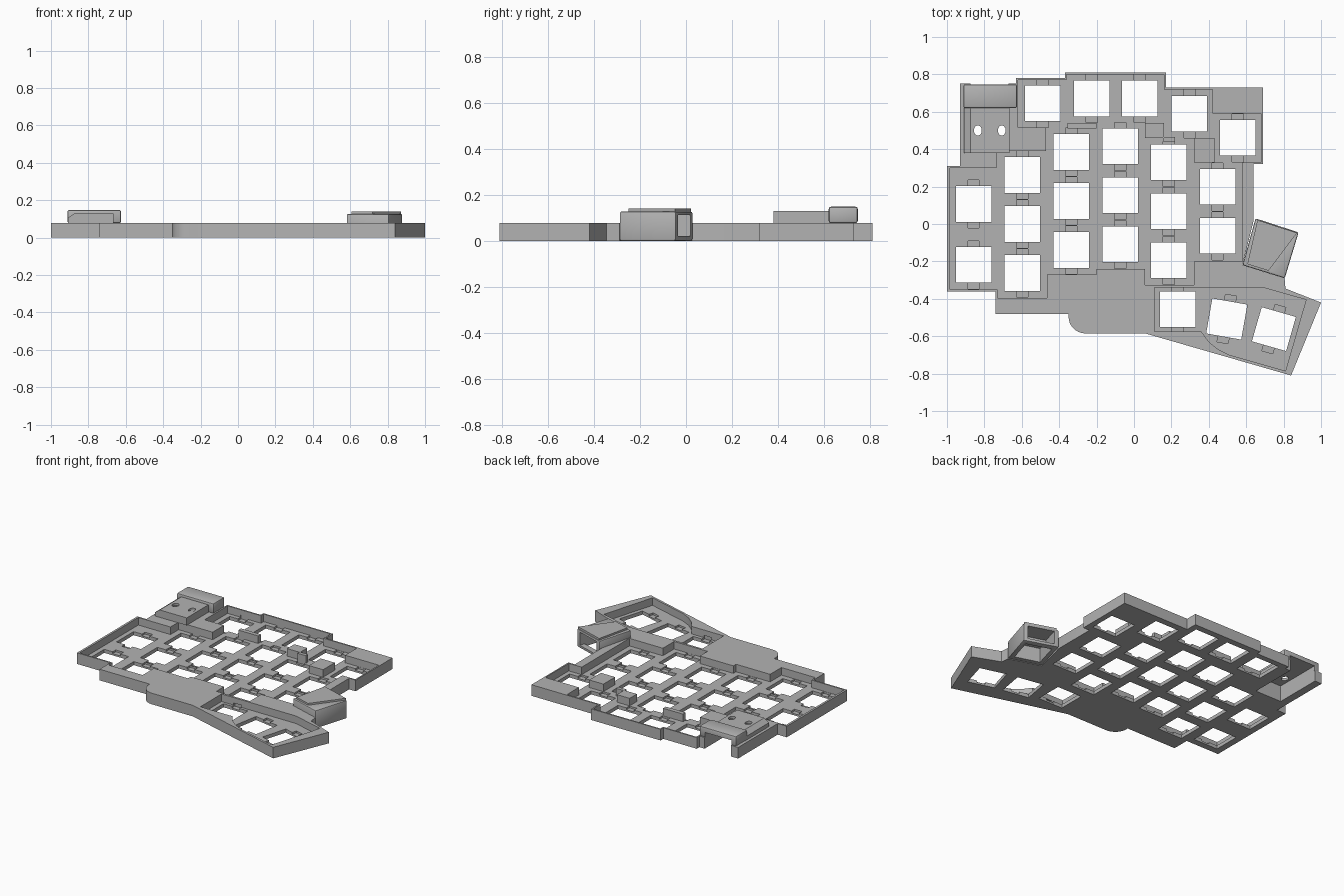
import bpy, bmesh, math
from mathutils import Matrix, Vector

old = bpy.data.objects.get("Cube")
if old:
    bpy.data.objects.remove(old)

grey = bpy.data.materials.new("plain grey plastic")
grey.use_nodes = True
COLOUR = (0.45, 0.45, 0.45, 1)
grey.diffuse_color = COLOUR
grey.node_tree.nodes["Principled BSDF"].inputs["Base Color"].default_value = COLOUR

TOP, FLOOR, KEY = 0.078, 0.025, 0.19


def finish(bm, name):
    bmesh.ops.recalc_face_normals(bm, faces=bm.faces)
    mesh = bpy.data.meshes.new(name)
    bm.to_mesh(mesh)
    bm.free()
    mesh.materials.append(grey)
    ob = bpy.data.objects.new(name, mesh)
    bpy.context.collection.objects.link(ob)
    return ob


def add_prism(bm, points, z0, z1):
    face = bm.faces.new([bm.verts.new((x, y, z0)) for x, y in points])
    ext = bmesh.ops.extrude_face_region(bm, geom=[face])
    verts = [v for v in ext["geom"] if isinstance(v, bmesh.types.BMVert)]
    bmesh.ops.translate(bm, vec=(0, 0, z1 - z0), verts=verts)


def prism(name, points, z0, z1):
    bm = bmesh.new()
    add_prism(bm, points, z0, z1)
    return finish(bm, name)


def rect(x0, x1, y0, y1):
    return [(x0, y0), (x1, y0), (x1, y1), (x0, y1)]


def apply(ob, mod):
    bpy.context.view_layer.objects.active = ob
    bpy.ops.object.modifier_apply(modifier=mod.name)


def boolean(ob, tool, operation="DIFFERENCE", keep=False):
    mod = ob.modifiers.new("cut", "BOOLEAN")
    mod.operation, mod.solver, mod.object = operation, "EXACT", tool
    apply(ob, mod)
    if not keep:
        bpy.data.objects.remove(tool)


def bevel(ob, width):
    mod = ob.modifiers.new("soft edges", "BEVEL")
    mod.width, mod.segments = width, 2
    apply(ob, mod)


# Case body with a rounded step on the front edge
arc = [(-0.26 - 0.09 * math.sin(a), -0.495 - 0.09 * math.cos(a))
       for a in [math.pi / 2 * i / 8 for i in range(9)]]
outline = [(-1, -.36), (-1, .31), (-.93, .31), (-.93, .75), (-.63, .75), (-.63, .78),
           (-.37, .78), (-.37, .81), (.17, .81), (.17, .73), (.69, .73), (.69, .32),
           (.64, .32), (.64, .02), (.58, -.22), (.805, -.29), (.81, -.345), (1, -.42),
           (.84, -.81), (.06, -.585)] + arc + [(-.35, -.48), (-.74, -.48), (-.74, -.36)]
body = prism("case_body", outline, 0, TOP)

# Recesses for the main keys and the thumb keys
main = [(-.985, -.35), (-.985, .30), (-.735, .30), (-.735, .39), (-.47, .39), (-.47, .515),
        (-.62, .515), (-.62, .77), (-.36, .77), (-.36, .8), (.16, .8), (.16, .72),
        (.42, .72), (.42, .59), (.68, .59), (.68, .33), (.58, .33), (.58, -.2),
        (.32, -.2), (.32, -.325), (.06, -.325), (.06, -.24), (-.2, -.24), (-.2, -.27),
        (-.465, -.27), (-.465, -.395), (-.73, -.395), (-.73, -.35)]
thumb = [(.11, -.34), (.69, -.34), (.92, -.405), (.81, -.785), (.51, -.7), (.45, -.67),
         (.4, -.63), (.36, -.575), (.11, -.575)]
for points in (main, thumb):
    boolean(body, prism("recess_cutter", points, FLOOR, 0.2))

# Key positions: columns of (x, top y, count, pitch), the upper row, the thumb keys
columns = [(-.858, .107, 2, .326), (-.598, .262, 3, .262), (-.336, .385, 3, .262),
           (-.074, .415, 3, .262), (.186, .329, 3, .262), (.447, .198, 2, .262)]
keys = [(x, y - i * pitch, 0) for x, y, n, pitch in columns for i in range(n)]
keys += [(-.488, .645, 0), (-.226, .671, 0), (.031, .671, 0), (.296, .589, 0), (.555, .46, 0)]
keys += [(.234, -.455, 0), (.496, -.508, -10), (.748, -.562, -16)]


def key_cutter(width, depth, z0, z1):
    bm = bmesh.new()
    for x, y, turn in keys:
        m = Matrix.Rotation(math.radians(turn), 2)
        points = [m @ Vector(p) + Vector((x, y))
                  for p in rect(-width / 2, width / 2, -depth / 2, depth / 2)]
        add_prism(bm, points, z0, z1)
    return finish(bm, "key_cutter")


# Clip grooves, then the square openings
boolean(body, key_cutter(.06, .258, .012, .04))
boolean(body, key_cutter(KEY, KEY, -.1, .2))

# Raised blocks between the upper row and the columns
blocks = [rect(-.355, -.2, .51, .54), rect(.06, .16, .46, .54),
          rect(.155, .22, .44, .465), rect(.32, .43, .33, .46)]
for i, points in enumerate(blocks):
    prism(f"raised_block_{i + 1}", points, .01, TOP)

# Controller housing: chamfered low cover, taller back block
bm = bmesh.new()
section = [(-.91, TOP), (-.91, .105), (-.875, .13), (-.665, .13), (-.665, TOP)]
face = bm.faces.new([bm.verts.new((x, .38, z)) for x, z in section])
ext = bmesh.ops.extrude_face_region(bm, geom=[face])
bmesh.ops.translate(bm, vec=(0, .27, 0),
                    verts=[v for v in ext["geom"] if isinstance(v, bmesh.types.BMVert)])
housing = finish(bm, "controller_housing")
back_block = prism("back_block", rect(-.912, -.625, .62, .747), TOP - .001, .148)
bevel(back_block, .01)
boolean(housing, back_block, "UNION")

# Controller cavity, open below and at the back
cavity = prism("cavity_cutter", rect(-.875, -.67, .41, .9), -.1, .113)
boolean(housing, cavity, keep=True)
boolean(body, cavity)
for x in (-.835, -.707):
    hole = [(x + .021 * math.cos(a), .5 + .027 * math.sin(a))
            for a in [math.tau * i / 24 for i in range(24)]]
    boolean(housing, prism("hole_cutter", hole, .05, .3))

# Angled jack box beside the thumb keys
corners = [Vector(p) for p in ((.65, .03), (.88, -.045), (.806, -.29), (.58, -.22))]


def in_box(u, v):
    back = corners[0].lerp(corners[1], u)
    front = corners[3].lerp(corners[2], u)
    return back + (front - back) * v


def box_rect(u0, u1, v0, v1):
    return [in_box(u0, v0), in_box(u1, v0), in_box(u1, v1), in_box(u0, v1)]


box = prism("jack_box", box_rect(0, 1, 0, 1), 0, .127)
bevel(box, .008)
ridge = prism("ridge", [in_box(.05, .02), in_box(.97, .02), in_box(.6, .95), in_box(.1, .95)],
              .11, .14)
boolean(box, ridge, "UNION")
boolean(box, prism("mouth_cutter", box_rect(.13, .87, -.2, .5), .02, .112))
boolean(box, prism("under_cutter", box_rect(.13, .87, .15, .85), -.1, .1))

# Crisp edges with smooth curves
for ob in (body, housing, box):
    bpy.ops.object.select_all(action="DESELECT")
    ob.select_set(True)
    bpy.context.view_layer.objects.active = ob
    bpy.ops.object.shade_smooth_by_angle(angle=math.radians(30))
